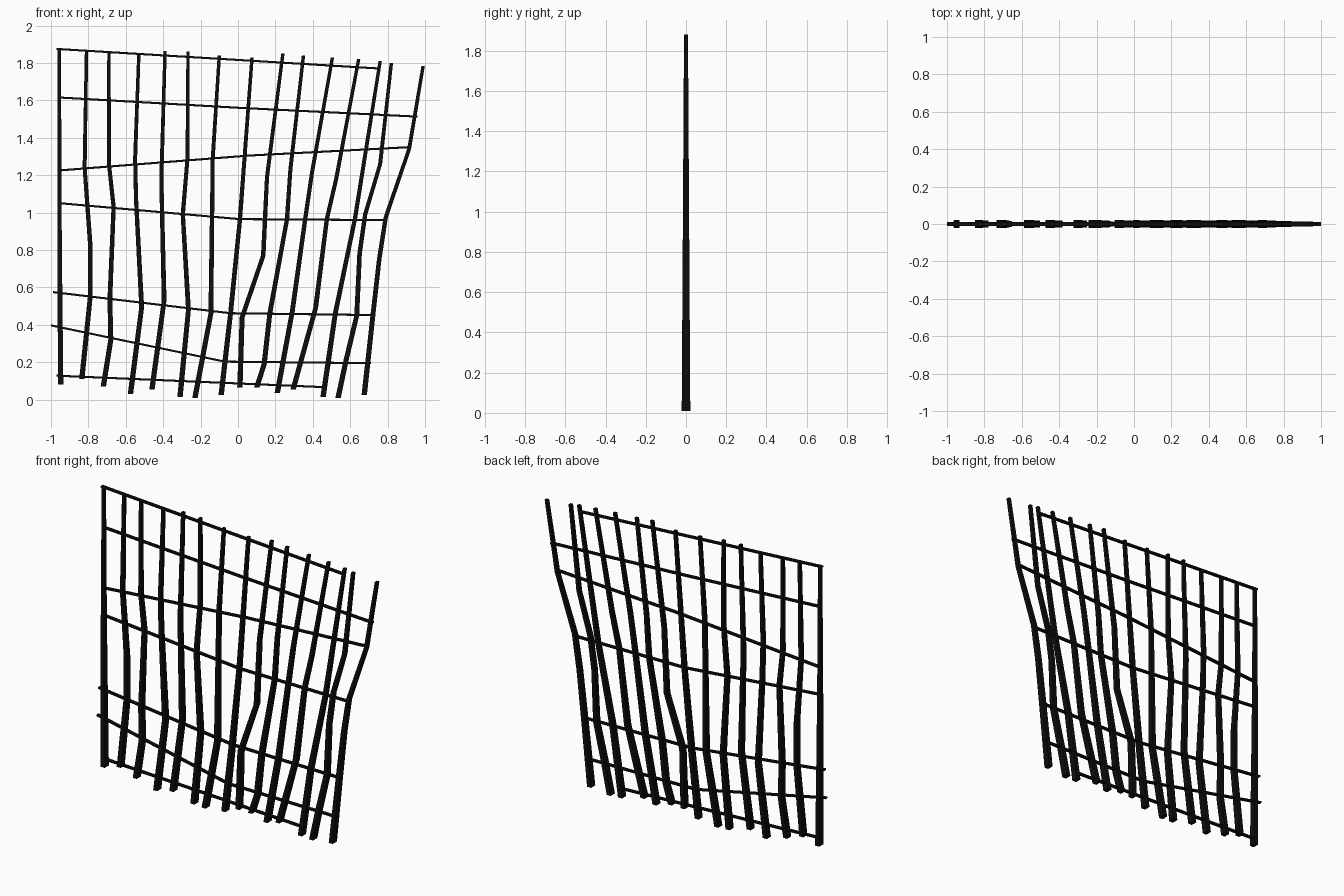
import bpy, bmesh

black = bpy.data.materials.new("black_iron")
black.diffuse_color = (0.004, 0.004, 0.004, 1)

# paths as (x, z) in hundredths of a unit
POLES = [
    [(-95.5, 188), (-95.5, 105), (-95.2, 57), (-94.8, 8)],
    [(-81, 187), (-82, 124), (-79, 83), (-79, 55), (-83.5, 11)],
    [(-69, 186), (-69, 126), (-66.5, 103), (-68.5, 54), (-68, 32), (-72, 7)],
    [(-53, 185), (-55, 129), (-54.5, 107), (-51.5, 49.5), (-57.5, 3)],
    [(-39, 186.5), (-41, 118), (-39.5, 53), (-46, 5.5)],
    [(-26.7, 186), (-27, 129), (-29.5, 99), (-26.5, 48), (-31, 1.5)],
    [(-10, 184), (-13.5, 129), (-14.5, 46), (-23, 1)],
    [(7.5, 183), (1, 96), (-4, 46), (-9, 2.5)],
    [(24, 185), (15.5, 119), (13.5, 77), (2.2, 44), (1, 6.5)],
    [(35, 184), (28, 123), (26.2, 96.5), (17, 46), (14, 19), (10, 6.5)],
    [(50.5, 183), (39.5, 121), (36, 97), (29, 47), (21, 3.5)],
    [(64.5, 182), (52.5, 118), (47.5, 96.5), (41.5, 49), (29.5, 5.5)],
    [(76, 181), (62.5, 96.5), (52, 46), (45.5, 1.5)],
    [(82, 180), (76, 126), (68, 99), (65, 78), (63.5, 45), (58, 22), (53.5, 1)],
    [(99, 178.5), (91.5, 134), (79, 97.5), (75.5, 75), (72, 44), (67.5, 2.5)],
]
RAILS = [
    [(-97, 187.5), (76, 177)],
    [(-95, 161.5), (1, 156), (96, 151.3)],
    [(-96, 122.5), (6, 130.5), (92, 135)],
    [(-95, 105), (1, 96.5), (79, 96)],
    [(-99, 57.5), (-4, 46.2), (73, 45.2)],
    [(-100, 39.7), (-7, 20.3), (71, 19.5)],
    [(-97, 12.8), (45.5, 6.7)],
]


def strip(name, path, half, upright):
    """Square-section bar swept along a path; half(z) gives half width and half depth."""
    bm = bmesh.new()
    rings = []
    for px, pz in path:
        x, z = px / 100, pz / 100
        w, d = half(z)
        ring = []
        for a, b in ((-1, -1), (1, -1), (1, 1), (-1, 1)):
            co = (x + a * w, b * d, z) if upright else (x, b * d, z + a * w)
            ring.append(bm.verts.new(co))
        rings.append(ring)
    for r, s in zip(rings, rings[1:]):
        for i in range(4):
            j = (i + 1) % 4
            bm.faces.new((r[i], r[j], s[j], s[i]))
    bm.faces.new(rings[0])
    bm.faces.new(rings[-1])
    bmesh.ops.recalc_face_normals(bm, faces=bm.faces)
    mesh = bpy.data.meshes.new(name)
    bm.to_mesh(mesh)
    bm.free()
    mesh.materials.append(black)
    bpy.context.collection.objects.link(bpy.data.objects.new(name, mesh))


# bent upright poles, thicker toward the ground
for i, path in enumerate(POLES):
    strip(f"pole_{i + 1}", path,
          lambda z: (0.0145 - 0.0030 * z, 0.0215 - 0.0062 * z), True)

# thin cross rails
for i, path in enumerate(RAILS):
    strip(f"rail_{i + 1}", path, lambda z: (0.0055, 0.010), False)
